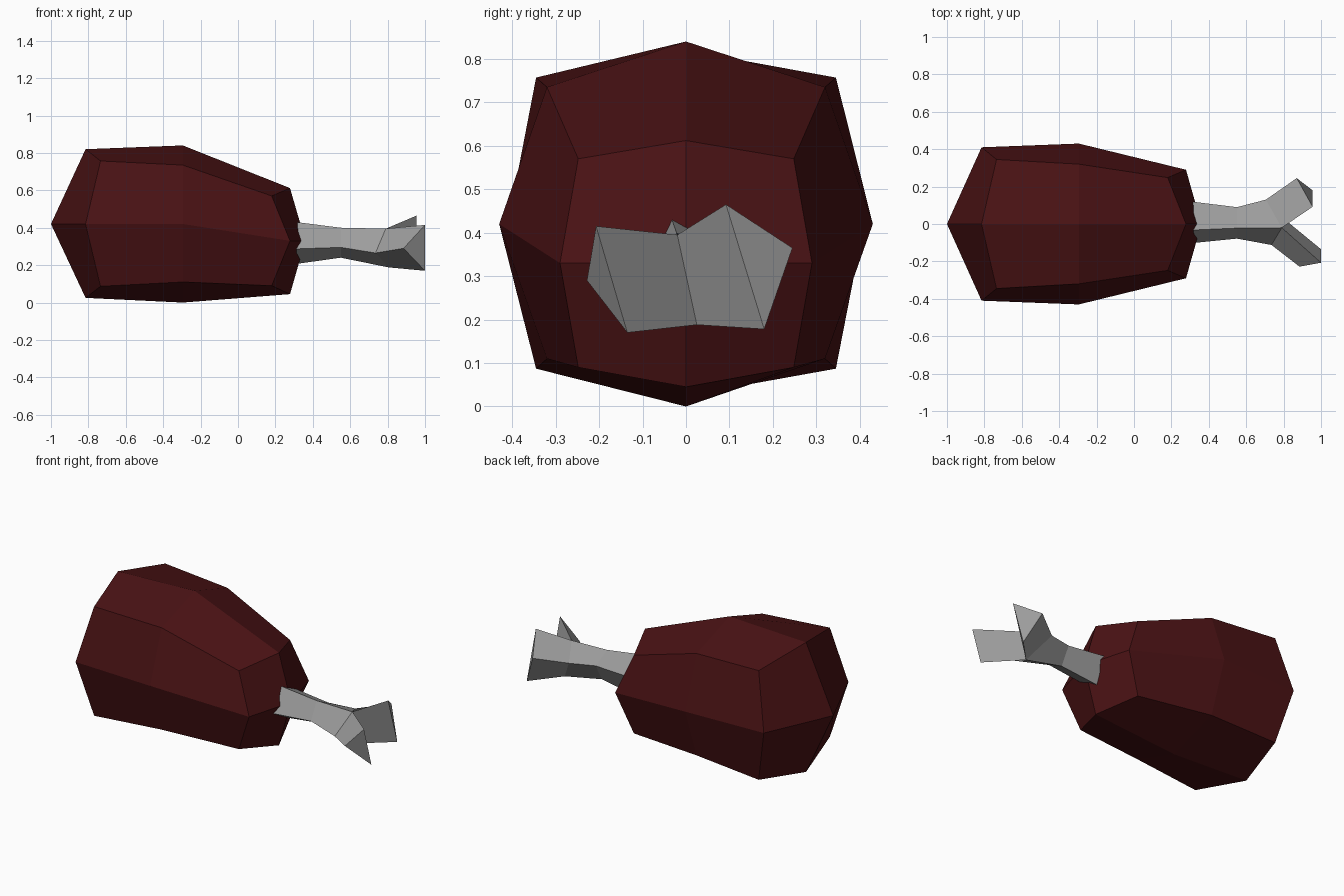
import bpy

cube = bpy.data.objects.get("Cube")
if cube:
    bpy.data.objects.remove(cube, do_unlink=True)


def make_material(name, colour):
    mat = bpy.data.materials.new(name)
    mat.use_nodes = True
    rgba = (*colour, 1.0)
    mat.diffuse_color = rgba
    bsdf = mat.node_tree.nodes["Principled BSDF"]
    bsdf.inputs["Base Color"].default_value = rgba
    bsdf.inputs["Roughness"].default_value = 0.8
    return mat


def make_object(name, verts, faces, mat):
    mesh = bpy.data.meshes.new(name)
    mesh.from_pydata(verts, [], faces)
    mesh.materials.append(mat)
    obj = bpy.data.objects.new(name, mesh)
    bpy.context.collection.objects.link(obj)
    return obj


def meat_ring(x_mid, x_corner, half_y, corner_y, side_z, top, bottom, corner_top, corner_bottom):
    """Eight points around the joint, from the top towards +y."""
    return [
        (x_mid, 0, top), (x_corner, corner_y, corner_top),
        (x_mid, half_y, side_z), (x_corner, corner_y, corner_bottom),
        (x_mid, 0, bottom), (x_corner, -corner_y, corner_bottom),
        (x_mid, -half_y, side_z), (x_corner, -corner_y, corner_top),
    ]


def bridge(a, b, count, flipped=()):
    """Quads between two rings of vertices, with a chosen diagonal."""
    faces = []
    for i in range(count):
        j = (i + 1) % count
        quad = [a + i, b + i, b + j, a + j]
        faces.append(quad[1:] + quad[:1] if i in flipped else quad)
    return faces


meat_red = make_material("dark red meat", (0.068, 0.006, 0.007))
bone_grey = make_material("bone grey", (0.34, 0.34, 0.34))

# Meat: three rings with a pointed four-quad cap on each end
verts = (meat_ring(-0.815, -0.735, 0.41, 0.345, 0.42, 0.82, 0.025, 0.757, 0.087)
         + meat_ring(-0.295, -0.295, 0.43, 0.32, 0.42, 0.84, 0.0, 0.735, 0.11)
         + meat_ring(0.278, 0.18, 0.29, 0.248, 0.33, 0.612, 0.045, 0.57, 0.09))
verts += [(-1.0, 0, 0.42), (0.36, 0, 0.33)]
faces = bridge(0, 8, 8, (3, 4)) + bridge(8, 16, 8, (3, 4))
for i in range(0, 8, 2):
    j, k = i + 1, (i + 2) % 8
    faces.append([24, i, j, k])
    faces.append([25, 16 + k, 16 + j, 16 + i])
make_object("meat", verts, faces, meat_red)

# Bone shaft: tilted square rings ordered top, back, bottom, front
verts = [
    (0.25, -0.035, 0.438), (0.25, 0.127, 0.355), (0.25, 0.045, 0.198), (0.25, -0.108, 0.285),
    (0.55, -0.022, 0.4), (0.55, 0.09, 0.345), (0.55, 0.03, 0.24), (0.55, -0.078, 0.295),
    (0.79, -0.02, 0.395), (0.705, 0.13, 0.335), (0.805, 0.025, 0.188), (0.735, -0.112, 0.265),
]
faces = [[3, 2, 1, 0][::-1]] + bridge(0, 4, 4) + bridge(4, 8, 4)

# Forked knuckle: each half of the last ring runs out to a triangular tip
verts += [(0.955, 0.092, 0.465), (0.87, 0.245, 0.365), (0.955, 0.18, 0.178),
          (1.0, -0.135, 0.17), (0.885, -0.228, 0.29), (1.0, -0.207, 0.415)]
for root, tip in (((8, 9, 10), (12, 13, 14)), ((10, 11, 8), (15, 16, 17))):
    for i in range(3):
        j = (i + 1) % 3
        faces.append([root[i], tip[i], tip[j], root[j]])
    faces.append(list(reversed(tip)))
make_object("bone", verts, faces, bone_grey)
